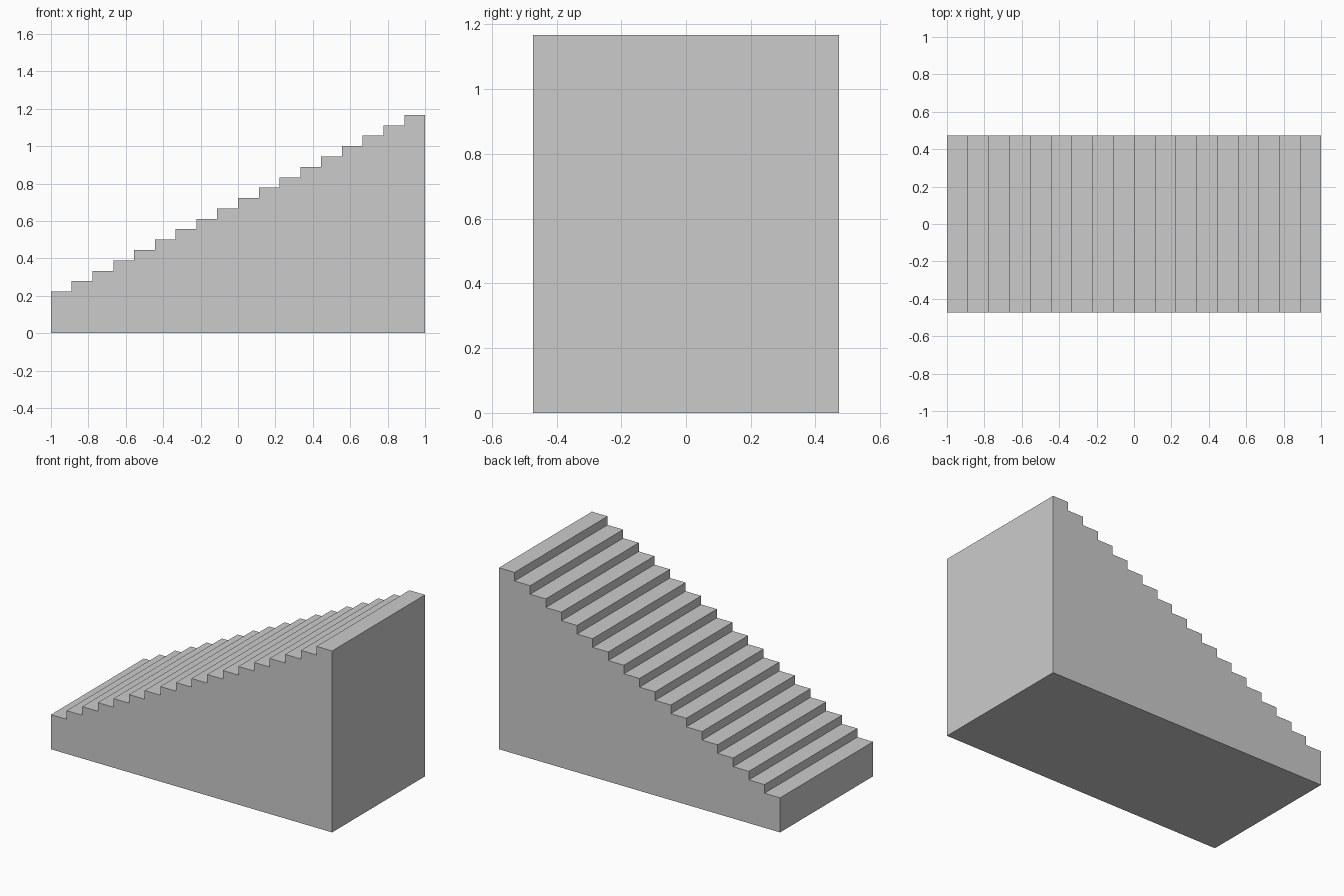
import bpy
import bmesh

if "Cube" in bpy.data.objects:
    bpy.data.objects.remove(bpy.data.objects["Cube"])

STEPS = 18
TREAD = 2 / STEPS          # depth of each step along x
RISE = TREAD / 2           # height gained per step
BASE = 2 * TREAD           # height of the lowest step
HALF_WIDTH = 0.4722

# Stepped side profile in the xz plane
profile = [(1, 0), (-1, 0)]
for i in range(STEPS):
    z = BASE + i * RISE
    profile += [(-1 + i * TREAD, z), (-1 + (i + 1) * TREAD, z)]

# Solid staircase: profile extruded across its width
bm = bmesh.new()
side = bm.faces.new([bm.verts.new((x, -HALF_WIDTH, z)) for x, z in profile])
extruded = bmesh.ops.extrude_face_region(bm, geom=[side], use_keep_orig=True)
moved = [v for v in extruded["geom"] if isinstance(v, bmesh.types.BMVert)]
bmesh.ops.translate(bm, verts=moved, vec=(0, 2 * HALF_WIDTH, 0))
bmesh.ops.recalc_face_normals(bm, faces=bm.faces)

mesh = bpy.data.meshes.new("staircase")
bm.to_mesh(mesh)
bm.free()
bpy.context.collection.objects.link(bpy.data.objects.new("staircase", mesh))
